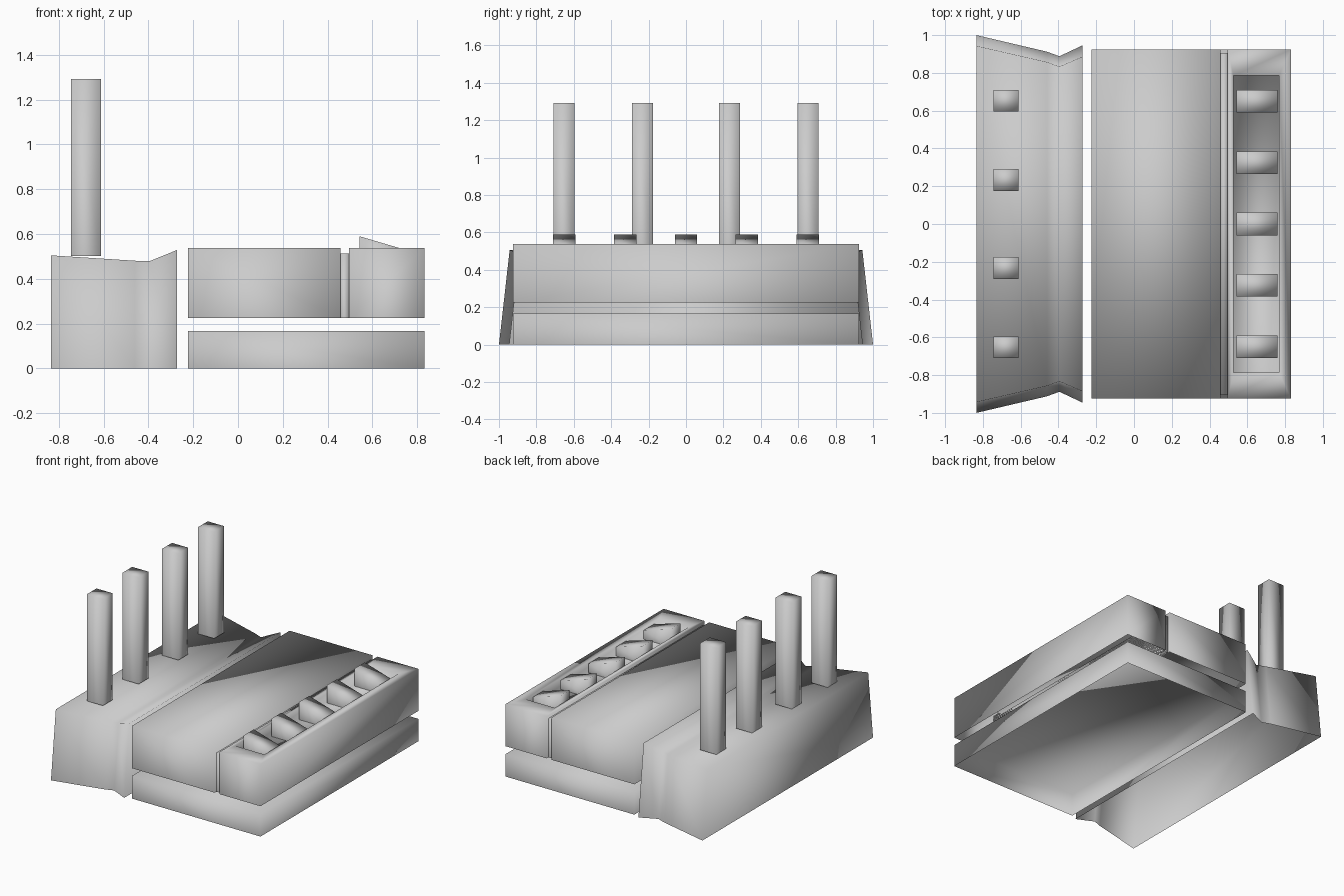
import bpy, bmesh

if "Cube" in bpy.data.objects:
    bpy.data.objects.remove(bpy.data.objects["Cube"])


def finish(name, bm, smooth=True):
    """Orient outward, then open the underside: every part is a bottomless shell."""
    bmesh.ops.recalc_face_normals(bm, faces=bm.faces)
    low = min(v.co.z for v in bm.verts)
    under = [f for f in bm.faces if all(abs(v.co.z - low) < 1e-4 for v in f.verts)]
    bmesh.ops.delete(bm, geom=under, context='FACES_ONLY')
    for f in bm.faces:
        f.smooth = smooth
    mesh = bpy.data.meshes.new(name)
    bm.to_mesh(mesh)
    bm.free()
    obj = bpy.data.objects.new(name, mesh)
    bpy.context.collection.objects.link(obj)
    return obj


def box(name, x0, x1, y0, y1, z0, z1):
    bm = bmesh.new()
    bmesh.ops.create_cube(bm, size=1)
    for v in bm.verts:
        v.co = (x0 + (v.co.x + .5) * (x1 - x0),
                y0 + (v.co.y + .5) * (y1 - y0),
                z0 + (v.co.z + .5) * (z1 - z0))
    return finish(name, bm)


def loft(name, rings):
    """Skin four-cornered rings and cap both ends."""
    bm = bmesh.new()
    rings = [[bm.verts.new(p) for p in ring] for ring in rings]
    for r, s in zip(rings, rings[1:]):
        for i in range(4):
            j = (i + 1) % 4
            bm.faces.new((r[i], r[j], s[j], s[i]))
    bm.faces.new(rings[0])
    bm.faces.new(rings[-1])
    return finish(name, bm)


# Tapered side block: a chain of sections (x, half depth at base, half depth at top, top z)
sections = [(-0.835, 1.0, 0.943, 0.505), (-0.46, 0.912, 0.857, 0.481),
            (-0.395, 0.888, 0.833, 0.479), (-0.272, 0.946, 0.886, 0.529)]
loft("side_block", [((x, -b, 0), (x, b, 0), (x, t, z), (x, -t, z))
                    for x, b, t, z in sections])

# Four upright pillars on the side block
for i, y in enumerate((-0.652, -0.233, 0.233, 0.652)):
    box(f"pillar_{i + 1}", -0.745, -0.612, y - 0.057, y + 0.057, 0.502, 1.293)

# Lower and upper slabs, with the recessed strip joining the tray
box("lower_slab", -0.224, 0.832, -0.925, 0.925, 0, 0.167)
box("upper_slab", -0.224, 0.457, -0.925, 0.925, 0.225, 0.538)
box("joint_strip", 0.457, 0.496, -0.905, 0.905, 0.225, 0.513)

# Tray with an open pocket
tray_floor = 0.46
outer = [(0.496, -0.925), (0.832, -0.925), (0.832, 0.925), (0.496, 0.925)]
inner = [(0.527, -0.785), (0.767, -0.785), (0.767, 0.785), (0.527, 0.785)]
loft("tray", [[(x, y, z) for x, y in loop] for loop, z in
              ((outer, 0.225), (outer, 0.538), (inner, 0.538), (inner, tray_floor))])

# Five sloping wedges in the tray
for i in range(5):
    y = (i - 2) * 0.325
    wedge = box(f"wedge_{i + 1}", 0.543, 0.76, y - 0.06, y + 0.06, tray_floor, 0.59)
    for v in wedge.data.vertices:
        if v.co.z > 0.5 and v.co.x > 0.7:
            v.co.z = 0.526
